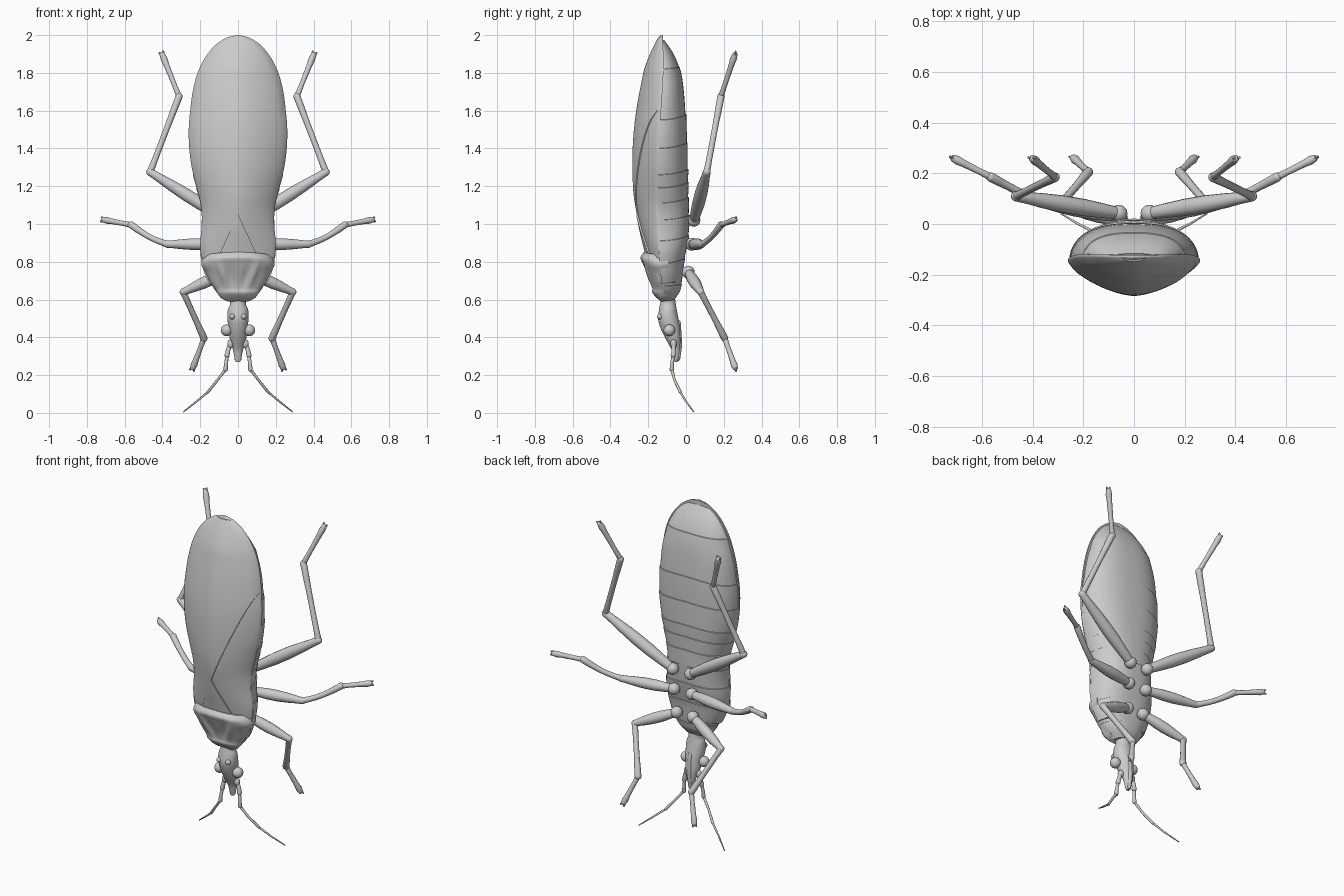
import bpy, bmesh, math
from mathutils import Vector

if "Cube" in bpy.data.objects:
    bpy.data.objects.remove(bpy.data.objects["Cube"])


def table(rows):
    """Smooth interpolation through (z, value) pairs."""
    rows = sorted(rows)
    def slope(i):
        a, b = rows[max(i - 1, 0)], rows[min(i + 1, len(rows) - 1)]
        return (b[1] - a[1]) / (b[0] - a[0])
    def f(z):
        z = min(max(z, rows[0][0]), rows[-1][0])
        i = next(k for k in range(len(rows) - 1) if z <= rows[k + 1][0])
        (z0, v0), (z1, v1) = rows[i], rows[i + 1]
        h = z1 - z0
        t = (z - z0) / h
        return ((2*t**3 - 3*t*t + 1) * v0 + (t**3 - 2*t*t + t) * h * slope(i)
                + (3*t*t - 2*t**3) * v1 + (t**3 - t*t) * h * slope(i + 1))
    return f


def loft(bm, rings):
    loops = [[bm.verts.new(p) for p in r] for r in rings]
    n = len(loops[0])
    for a, b in zip(loops, loops[1:]):
        for i in range(n):
            j = (i + 1) % n
            bm.faces.new((a[i], a[j], b[j], b[i]))
    bm.faces.new(loops[0][::-1])
    bm.faces.new(loops[-1])


def tube(bm, pts, radii, sides=14):
    """Round-ended tube along a path, with a radius at every point."""
    pts = [Vector(p) for p in pts]
    path = []
    for i, (p, r) in enumerate(zip(pts, radii)):
        t = (pts[min(i + 1, len(pts) - 1)] - pts[max(i - 1, 0)]).normalized()
        cap = [(math.sin(a), math.cos(a)) for a in (1.5, 1.1, .7, .35)]
        if i == 0:
            path += [(p - t * r * s, r * c, t) for s, c in cap]
        path.append((p, r, t))
        if i == len(pts) - 1:
            path += [(p + t * r * s, r * c, t) for s, c in cap[::-1]]
    ref = Vector((0.31, 0.85, 0.42))
    rings = []
    for p, r, t in path:
        u = t.cross(ref).normalized()
        v = t.cross(u)
        rings.append([p + r * (u * math.cos(k * math.tau / sides) + v * math.sin(k * math.tau / sides))
                      for k in range(sides)])
    loft(bm, rings)


def ball(bm, c, r, scale=(1, 1, 1)):
    for v in bmesh.ops.create_uvsphere(bm, u_segments=20, v_segments=12, radius=r)["verts"]:
        v.co = Vector(c) + Vector(a * b for a, b in zip(v.co, scale))


def finish(bm, name, mirror=False, angle=40):
    bmesh.ops.recalc_face_normals(bm, faces=bm.faces[:])
    me = bpy.data.meshes.new(name)
    bm.to_mesh(me)
    bm.free()
    ob = bpy.data.objects.new(name, me)
    bpy.context.collection.objects.link(ob)
    bpy.ops.object.select_all(action='DESELECT')
    ob.select_set(True)
    bpy.context.view_layer.objects.active = ob
    bpy.ops.object.shade_smooth_by_angle(angle=math.radians(angle))
    if mirror:
        ob.modifiers.new("mirror", 'MIRROR').use_mirror_merge = False
    return ob


def span(a, b, n):
    return [a + (b - a) * i / n for i in range(n + 1)]


# Body profiles: half width, back height, side seam and belly
width = table([(.6, .06), (.65, .115), (.7, .145), (.75, .17), (.8, .186), (.85, .197), (.9, .2), (1, .192),
               (1.1, .196), (1.2, .22), (1.3, .245), (1.4, .258), (1.5, .261), (1.6, .253), (1.7, .24),
               (1.8, .214), (1.88, .175), (1.94, .128), (1.97, .09), (1.99, .05), (2, .004)])
back = table([(.8, -.2), (.85, -.21), (1, -.245), (1.2, -.275), (1.5, -.27), (1.8, -.22), (1.9, -.185), (2, -.135)])
seam = table([(.6, -.11), (.7, -.13), (.9, -.145), (1.2, -.15), (1.5, -.145), (1.8, -.128), (2, -.13)])
belly = table([(.6, -.06), (.65, -.03), (.8, -.01), (.95, .015), (1.2, .015), (1.4, .01), (1.6, 0),
               (1.8, -.025), (1.9, -.065), (1.98, -.12)])


def dorsal(x, z):
    u = min(abs(x / width(z)), 1)
    return seam(z) + (back(z) - seam(z)) * (1 - u ** 1.6) ** .75


ANG = [math.radians(a) for a in span(-90, 90, 40)]
wing_z = [2 - 1.18 * (i / 70) ** 1.6 for i in range(71)]

# Under wing: full back shell with a thin rim
bm = bmesh.new()
rings = []
for z in wing_z:
    w = width(z)
    row = [(w * math.sin(a), dorsal(w * math.sin(a), z), z) for a in ANG]
    rings.append([(-w * .995, seam(z) + .008, z)] + row + [(w * .995, seam(z) + .008, z)])
loft(bm, rings)
finish(bm, "under_wing")

# Over wing: crosses the back and ends on the diagonal fold
fold = table([(.82, -.11), (.855, -.095), (1.05, 0), (1.34, .127), (1.55, .22), (1.7, .3), (2, .4)])
bm = bmesh.new()
rings = []
for z in wing_z[4:]:
    w = width(z) * .998
    e = min(fold(z), w * .985)
    row = []
    for a in ANG:
        x = -w + (e + w) * (math.sin(a) + 1) / 2
        row.append((x, dorsal(x, z) - .006 * min(1, (w - abs(x)) / .03), z))
    rings.append(row + [(e, dorsal(e, z) + .004, z)])
loft(bm, rings)
finish(bm, "over_wing")

# Triangular plate between the wing bases
bm = bmesh.new()
rings = []
for z in span(.82, 1.05, 14):
    h = .001 + .093 * (1.05 - z) / .2
    row = [(x, dorsal(x, z) - .009, z) for x in span(-h, h, 12)]
    rings.append([(-h, dorsal(h, z) + .005, z)] + row + [(h, dorsal(h, z) + .005, z)])
loft(bm, rings)
finish(bm, "back_triangle", angle=30)


# Belly: thorax and abdomen segments with overlapping steps
def underside(name, bounds, scale):
    bm = bmesh.new()
    rings = []
    for z0, z1 in zip(bounds, bounds[1:]):
        for t in span(0, 1, 8):
            z = z0 + (z1 - z0) * t + (.002 if t == 0 else 0)
            k = scale - .03 * (1 - t)
            w, s = width(z) * (.985 * scale - .012 * (1 - t)), seam(z) + .002
            d = (belly(z) - s) * k
            rings.append([(w * math.sin(a), s + d * (1 - abs(math.sin(a)) ** 2.6) ** .5, z - .03 * math.sin(a) ** 2
                           * (1 if .7 < z < 1.8 else 0.3)) for a in ANG])
    loft(bm, rings)
    finish(bm, name, angle=30)


underside("abdomen", [1.0, 1.14, 1.22, 1.29, 1.43, 1.58, 1.83, 1.975], 1.0)
underside("thorax", [.6, .68, .82, .94, 1.05], 1.02)

# Shield behind the head, with slanted ridges and a rear lip
pw = table([(.595, .05), (.61, .085), (.64, .11), (.66, .12), (.7, .148), (.75, .172), (.79, .194), (.82, .186), (.845, .168)])
pd = table([(.595, -.13), (.61, -.15), (.64, -.178), (.66, -.178), (.7, -.19), (.75, -.212), (.79, -.23), (.82, -.241), (.845, -.222)])
bm = bmesh.new()
rings = []
for z in span(.595, .845, 36):
    row = []
    for a in ANG:
        s = math.sin(a)
        x = pw(z) * s
        y = -.13 + (pd(z) + .13) * max(0, 1 - abs(s) ** 2.5) ** .5
        fade = math.exp(-((z - .73) / .06) ** 2)
        ridge = math.exp(-((abs(x) - .05 - .35 * (z - .64)) / .016) ** 2)
        groove = math.exp(-((abs(x) - .02 - .25 * (z - .64)) / .014) ** 2)
        y += fade * (.008 * groove - .012 * ridge)
        row.append((x, y, z + .012 * (1 - s * s) * (z - .6) / .25 - .006))
    w = pw(z)
    rings.append([(-w * .97, -.095, z)] + row + [(w * .97, -.095, z)])
loft(bm, rings)
finish(bm, "neck_shield")

# Head and snout
hw = table([(.27, .01), (.28, .017), (.3, .02), (.33, .026), (.36, .034), (.4, .045), (.45, .05), (.5, .056),
            (.55, .053), (.575, .042), (.62, .045)])
h0 = table([(.27, -.06), (.3, -.068), (.33, -.075), (.36, -.09), (.4, -.112), (.45, -.135), (.5, -.148), (.55, -.142), (.62, -.13)])
h1 = table([(.27, -.045), (.3, -.035), (.36, -.028), (.45, -.032), (.5, -.04), (.55, -.05), (.62, -.06)])
bm = bmesh.new()
loft(bm, [[(hw(z) * math.cos(a), (h0(z) + h1(z)) / 2 + (h1(z) - h0(z)) / 2 * math.sin(a), z)
           for a in span(0, math.tau * 23 / 24, 23)] for z in span(.27, .62, 36)])
tube(bm, [(0, -.042, .285), (0, -.034, .36), (0, -.04, .48)], [.011, .014, .012])
finish(bm, "head")

# Eyes, small upper eyes and feeler sockets
bm = bmesh.new()
ball(bm, (.06, -.088, .437), .031)
finish(bm, "eyes", True)
bm = bmesh.new()
ball(bm, (.03, -.138, .51), .015)
finish(bm, "upper_eyes", True)

# Feelers
bm = bmesh.new()
ball(bm, (.04, -.066, .365), .017, (1, 1, 1.4))
tube(bm, [(.042, -.066, .37), (.055, -.066, .32), (.058, -.068, .305)], [.011, .012, .014])
tube(bm, [(.058, -.068, .305), (.063, -.074, .26), (.066, -.075, .23)], [.009, .01, .012])
tube(bm, [(.066, -.075, .23), (.11, -.06, .172), (.16, -.03, .11)], [.008, .007, .008])
tube(bm, [(.16, -.03, .11), (.22, .0, .06), (.288, .041, .006)], [.006, .005, .003])
finish(bm, "feelers", True)


# Legs: hip ball, spindle thigh, shin, foot with two claws
def leg(name, hip, knee, ankle, toe, fat, bend=0):
    hip, knee, ankle, toe = map(Vector, (hip, knee, ankle, toe))
    bm = bmesh.new()
    ball(bm, hip, .034)
    ts = (0, .15, .35, .55, .75, .9, 1)
    tube(bm, [hip.lerp(knee, t) for t in ts],
         [fat * k for k in (.7, .85, 1, 1, .85, .68, .62)])
    sag = Vector((0, 0, -bend))
    tube(bm, [knee.lerp(ankle, t) + sag * math.sin(math.pi * t) for t in span(0, 1, 6)],
         [.018, .016, .0155, .0155, .016, .018, .019])
    tube(bm, [ankle.lerp(toe, t) for t in (0, .3, .75, .9, 1)], [.015, .013, .015, .018, .015])
    d = (toe - ankle).normalized()
    side = d.cross(Vector((0, 1, 0))).normalized() * .011
    for s in (-1, 1):
        tube(bm, [toe + s * side * .6, toe + s * side + d * .016], [.008, .005], 8)
    finish(bm, name, True)


leg("front_legs", (.055, .012, .745), (.29, .078, .64), (.18, .205, .395), (.238, .26, .24), .031)
leg("middle_legs", (.06, .03, .893), (.375, .085, .893), (.565, .185, .995), (.71, .258, 1.022), .031, .012)
leg("hind_legs", (.06, .042, 1.02), (.465, .11, 1.275), (.312, .185, 1.675), (.4, .258, 1.895), .034)
